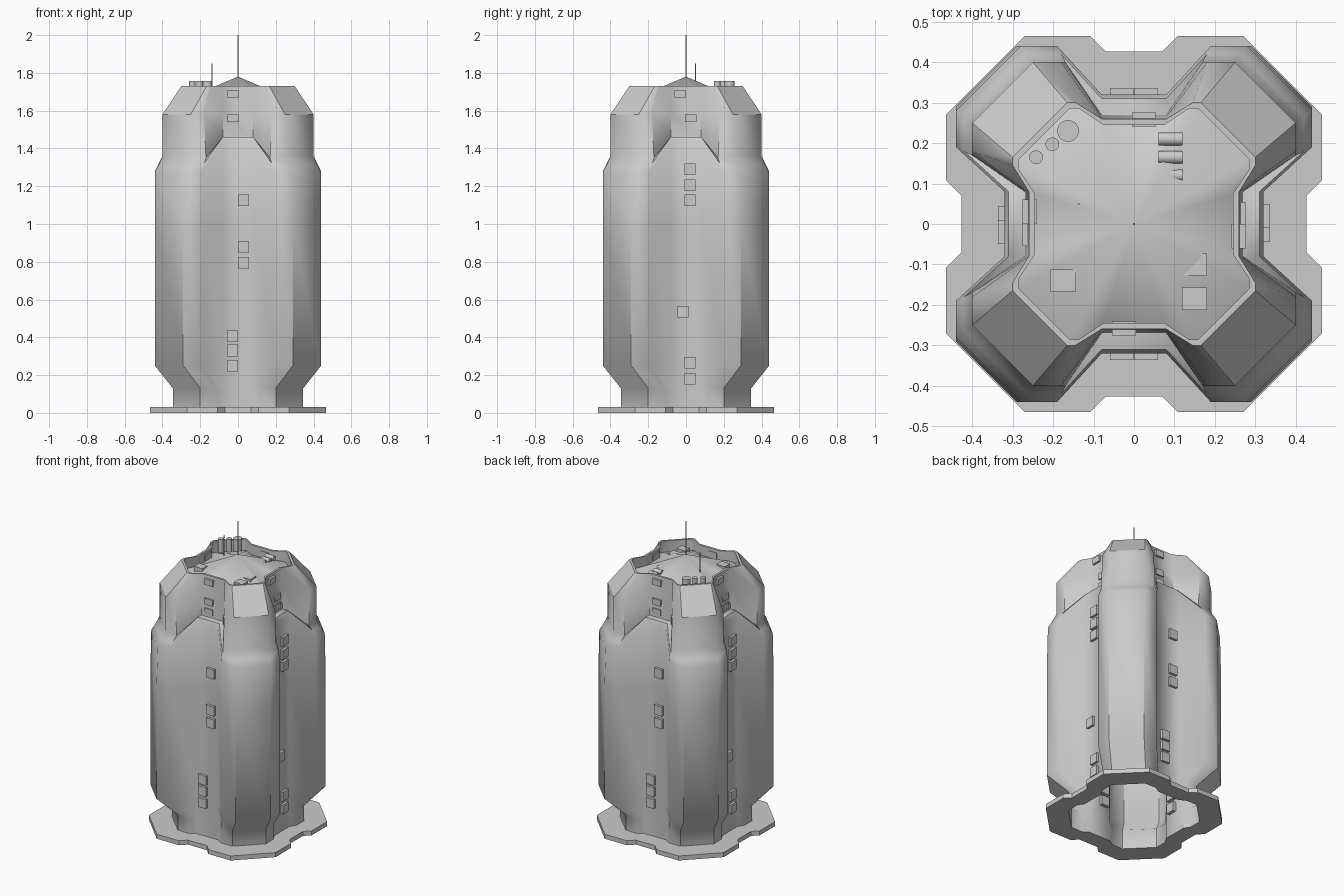
import bpy, math
from mathutils import Vector, Matrix

old = bpy.data.objects.get("Cube")
if old:
    bpy.data.objects.remove(old, do_unlink=True)

grey = bpy.data.materials.new("light_grey")
grey.use_nodes = True
colour = (0.6, 0.6, 0.6, 1)
grey.diffuse_color = colour
grey.node_tree.nodes["Principled BSDF"].inputs["Base Color"].default_value = colour


def make_object(name, verts, faces, smooth=None):
    mesh = bpy.data.meshes.new(name)
    mesh.from_pydata([tuple(v) for v in verts], [], faces)
    mesh.update()
    obj = bpy.data.objects.new(name, mesh)
    bpy.context.collection.objects.link(obj)
    mesh.materials.append(grey)
    if smooth:
        bpy.ops.object.select_all(action="DESELECT")
        obj.select_set(True)
        bpy.context.view_layer.objects.active = obj
        bpy.ops.object.shade_smooth_by_angle(angle=math.radians(smooth))
    return obj


def four_lobes(channel, inner, outer):
    """Closed outline of four corner lobes; each argument is (half width, reach, height)."""
    half = [Vector(p) for p in (channel, inner, outer)]
    lobe = half + [Vector((p.y, p.x, p.z)) for p in reversed(half)]
    return [Matrix.Rotation(-k * math.pi / 2, 3, "Z") @ p for k in range(4) for p in lobe]


def loft(rings, closed=False):
    n = len(rings[0])
    verts = [v for ring in rings for v in ring]
    faces = []
    for r in range(len(rings) if closed else len(rings) - 1):
        s = (r + 1) % len(rings)
        for i in range(n):
            j = (i + 1) % n
            faces.append((r * n + i, s * n + i, s * n + j, r * n + j))
    return verts, faces


# Tower shell: open at the bottom, parapet and pitched roof on top
sections = [
    ((.08, .32, 0), (.12, .345, 0), (.20, .345, 0)),
    ((.08, .32, .13), (.12, .345, .13), (.20, .345, .13)),
    ((.08, .32, .25), (.19, .44, .25), (.29, .44, .25)),
    ((.08, .32, 1.0), (.19, .44, 1.0), (.29, .44, 1.0)),
    ((.08, .32, 1.44), (.19, .44, 1.28), (.28, .44, 1.27)),
    ((.08, .31, 1.46), (.18, .42, 1.32), (.265, .42, 1.31)),
    ((.08, .27, 1.46), (.17, .40, 1.35), (.25, .40, 1.36)),
    ((.08, .265, 1.58), (.18, .40, 1.58), (.25, .40, 1.58)),
    ((.08, .26, 1.73), (.145, .30, 1.73), (.165, .30, 1.73)),
    ((.075, .245, 1.73), (.135, .285, 1.73), (.16, .285, 1.73)),
    ((.075, .245, 1.665), (.135, .285, 1.66), (.16, .285, 1.655)),
]
rings = [four_lobes(*s) for s in sections]
verts, faces = loft(rings)
n = len(rings[0])
last = len(verts) - n
verts.append(Vector((0, 0, 1.78)))
faces += [(last + i, len(verts) - 1, last + (i + 1) % n) for i in range(n)]
tower = make_object("tower_shell", verts, faces, 50)

# Crisp lobe corners, sloped corner caps and parapet edges
for edge in tower.data.edges:
    a, b = sorted(edge.vertices)
    ra, rb = a // n, b // n
    corner = a % n % 6 in (2, 3) and b % n % 6 in (2, 3)
    upright = corner and ra != rb and (ra < 3 or ra == 7)
    cap = corner and ra == rb == 7
    rim = ra == rb and ra in (8, 9, 10)
    if upright or cap or rim:
        edge.use_edge_sharp = True

# Base plate: a flat ring around the foot
plate = [(.07, .426), (.108, .465), (.27, .465)]
hole = [(.08, .32), (.12, .345), (.20, .345)]
outline = [four_lobes(*[(*p, z) for p in shape])
           for shape, z in ((hole, 0), (plate, 0), (plate, .03), (hole, .03))]
make_object("base_plate", *loft(outline, closed=True))


def box(name, centre, size, turn=0.0):
    c, s = Vector(centre), Vector(size) / 2
    rot = Matrix.Rotation(turn, 3, "Z")
    corners = [rot @ (c + Vector((x * s.x, y * s.y, z * s.z)))
               for z in (-1, 1) for x, y in ((-1, -1), (1, -1), (1, 1), (-1, 1))]
    sides = [(i, (i + 1) % 4, (i + 1) % 4 + 4, i + 4) for i in range(4)]
    make_object(name, corners, [(3, 2, 1, 0), (4, 5, 6, 7)] + sides)


def cylinder(name, start, end, radius, sides=16):
    a, b = Vector(start), Vector(end)
    turn = (b - a).to_track_quat("Z", "Y")
    circle = [turn @ Vector((radius * math.cos(t), radius * math.sin(t), 0))
              for t in (2 * math.pi * i / sides for i in range(sides))]
    pts, quads = loft([[a + p for p in circle], [b + p for p in circle]])
    quads = [q[::-1] for q in quads]
    caps = [tuple(reversed(range(sides))), tuple(range(sides, 2 * sides))]
    make_object(name, pts, quads + caps, 40)


# Wall units in the channels: (sideways offset, heights); opposite sides match
front_units = [(-.025, (1.69, 1.56, 1.495)), (.03, (1.125, .88, .795)), (-.03, (.405, .33, .25))]
side_units = [(-.03, (1.69,)), (.025, (1.56, 1.495)), (.02, (1.29, 1.205, 1.125)),
              (-.015, (.535,)), (.02, (.265, .18))]
for quarter, name in enumerate(("front", "left", "back", "right")):
    for offset, heights in (side_units if quarter % 2 else front_units):
        for z in heights:
            upper = z > 1.46
            centre = (offset, -.258 if upper else -.317, z)
            size = (.06, .035, .04) if upper else (.058, .038, .062)
            box(name + "_wall_unit", centre, size, quarter * math.pi / 2)

# Roof equipment
for x, y in ((-.175, -.14), (.15, -.10), (.15, -.185)):
    box("roof_unit", (x, y, 1.685), (.062, .055, .05))
for y in (.21, .165, .12):
    cylinder("lying_tank", (.06, y, 1.705), (.12, y, 1.705), .016)
for x, y, r in ((-.163, .23, .027), (-.202, .197, .017), (-.242, .165, .017)):
    cylinder("upright_tank", (x, y, 1.65), (x, y, 1.757), r)

# Antennas
cylinder("main_antenna", (0, 0, 1.77), (0, 0, 2.0), .003, 6)
cylinder("small_antenna", (-.137, .05, 1.69), (-.137, .05, 1.85), .0025, 6)
